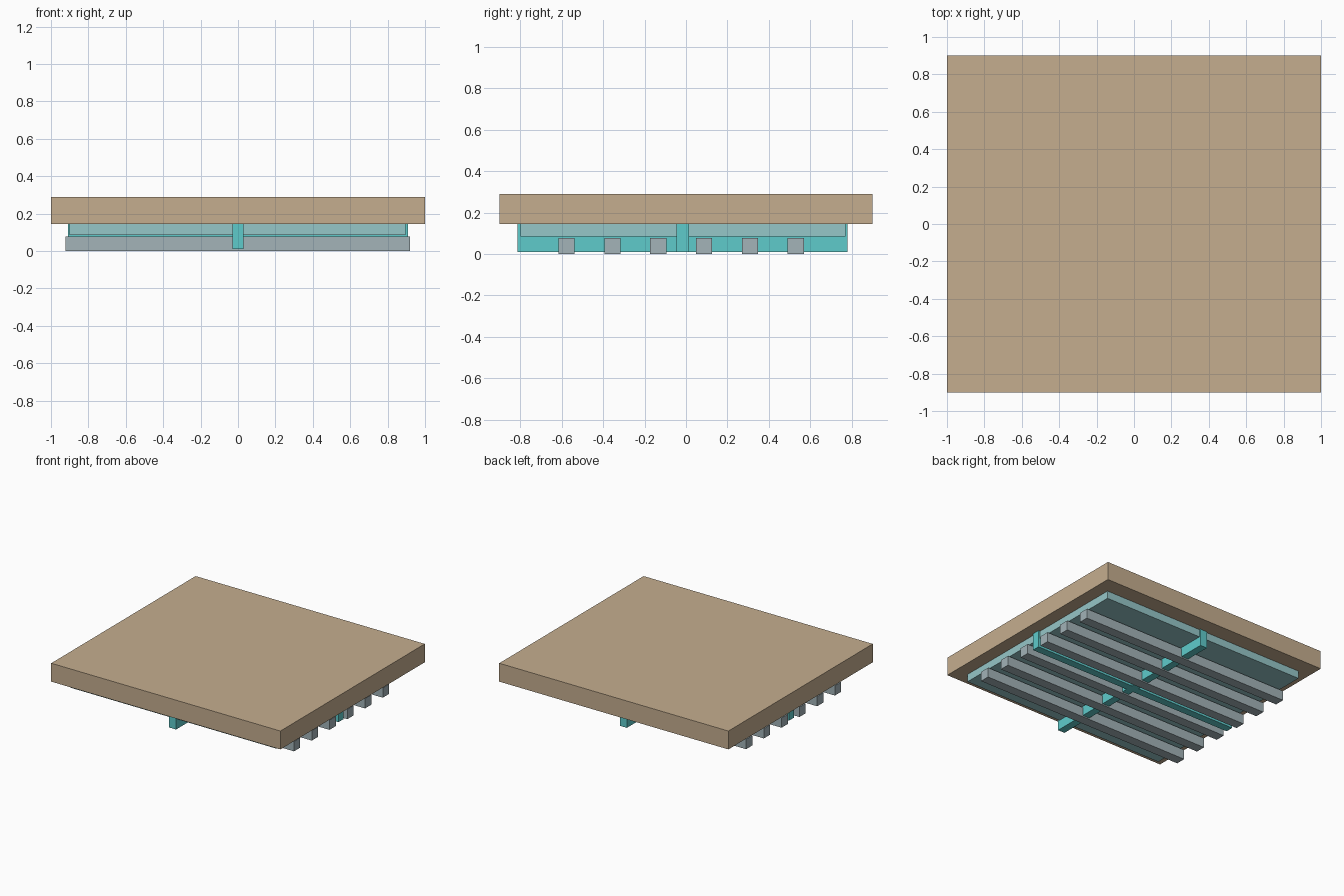
import bpy
import bmesh
from mathutils import Vector

cube = bpy.data.objects.get("Cube")
if cube:
    bpy.data.objects.remove(cube, do_unlink=True)


def make_material(name, rgb):
    mat = bpy.data.materials.new(name)
    mat.use_nodes = True
    color = (*rgb, 1.0)
    mat.diffuse_color = color
    mat.node_tree.nodes["Principled BSDF"].inputs["Base Color"].default_value = color
    return mat


def box(name, low, high, mat):
    """Flat-sided box between two opposite corners."""
    low, high = Vector(low), Vector(high)
    bm = bmesh.new()
    bmesh.ops.create_cube(bm, size=1.0)
    bmesh.ops.scale(bm, vec=high - low, verts=bm.verts)
    mesh = bpy.data.meshes.new(name)
    bm.to_mesh(mesh)
    bm.free()
    mesh.materials.append(mat)
    obj = bpy.data.objects.new(name, mesh)
    obj.location = (low + high) / 2
    bpy.context.collection.objects.link(obj)
    return obj


tan = make_material("tan", (0.558, 0.423, 0.275))
pale_teal = make_material("pale teal", (0.305, 0.571, 0.578))
cyan = make_material("cyan", (0.114, 0.597, 0.597))
grey = make_material("blue grey", (0.366, 0.451, 0.479))

# Top slab and the plate below it
slab_bottom = 0.145
box("top_slab", (-1, -0.9, slab_bottom), (1, 0.9, 0.29), tan)
box("under_plate", (-0.9, -0.8, 0.085), (0.895, 0.77, slab_bottom), pale_teal)

# Crossed beams that reach just past the plate
box("long_beam", (-0.91, -0.047, 0.01), (0.91, 0.015, slab_bottom), cyan)
box("cross_beam", (-0.03, -0.815, 0.01), (0.03, 0.78, slab_bottom), cyan)

# Row of parallel slats
first, spacing, half = -0.577, 0.2215, 0.039
for i in range(6):
    y = first + i * spacing
    box(f"slat_{i + 1}", (-0.923, y - half, 0), (0.92, y + half, 0.077), grey)
